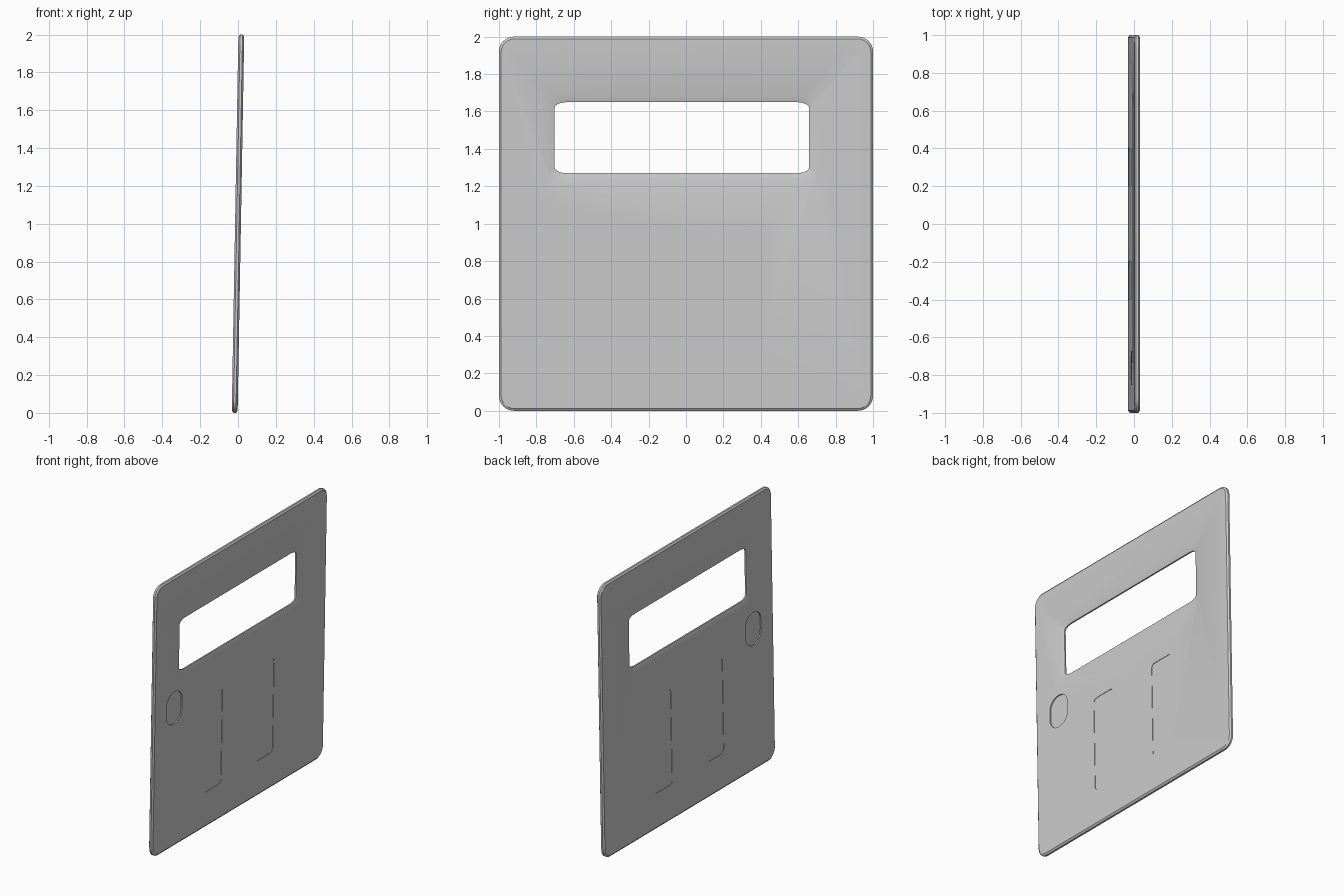
import bpy, bmesh, math

if "Cube" in bpy.data.objects:
    bpy.data.objects.remove(bpy.data.objects["Cube"])

T = 0.0155        # half thickness of the panel
LEAN = 0.0175     # sideways lean per unit of height
SEG = 8


def ring(x, yc, zc, hy, hz, ry, rz):
    """Rounded rectangle in the leaning door plane at depth x."""
    pts = []
    for q, (sy, sz) in enumerate([(1, 1), (-1, 1), (-1, -1), (1, -1)]):
        for i in range(SEG + 1):
            a = (q + i / SEG) * math.pi / 2
            y = yc + sy * (hy - ry) + ry * math.cos(a)
            z = zc + sz * (hz - rz) + rz * math.sin(a)
            pts.append((x + LEAN * (z - 1), y, z))
    return pts


def loft(name, rings):
    """Closed solid skinned through a list of rings."""
    bm = bmesh.new()
    loops = [[bm.verts.new(p) for p in ring(*r)] for r in rings]
    n = len(loops[0])
    for a, b in zip(loops, loops[1:]):
        for i in range(n):
            j = (i + 1) % n
            bm.faces.new((a[i], a[j], b[j], b[i]))
    bm.faces.new(loops[0])
    bm.faces.new(loops[-1])
    bmesh.ops.recalc_face_normals(bm, faces=bm.faces)
    me = bpy.data.meshes.new(name)
    bm.to_mesh(me)
    bm.free()
    ob = bpy.data.objects.new(name, me)
    bpy.context.collection.objects.link(ob)
    return ob


# Door slab with softened rim
full = (0, 1, 1, 1, 0.08, 0.08)
inset = (0, 1, 0.988, 0.988, 0.07, 0.07)
door = loft("door_panel", [(-T, *inset), (-T + 0.009, *full),
                           (T - 0.009, *full), (T, *inset)])

# Window opening flared towards both faces
wide = (-0.022, 1.46, 0.745, 0.264, 0.06, 0.05)
tight = (-0.022, 1.46, 0.68, 0.19, 0.07, 0.03)
cutters = [loft("window_cutter", [(-0.0255, *wide), (-0.0055, *tight),
                                  (0.0055, *tight), (0.0255, *wide)])]

# Handle pocket and two shallow panel recesses on each face
for s in (-1, 1):
    for name, depth, shape in [
        ("handle_cutter", 0.008, (-0.763, 1.03, 0.09, 0.119, 0.085, 0.085)),
        ("left_recess_cutter", 0.003, (-0.3, 0.61, 0.1, 0.35, 0.03, 0.03)),
        ("right_recess_cutter", 0.003, (0.3, 0.61, 0.1, 0.35, 0.03, 0.03)),
    ]:
        cutters.append(loft(name, [(s * (T - depth), *shape), (s * (T + 0.02), *shape)]))

# Cut the openings and clear the helpers
bpy.context.view_layer.objects.active = door
door.select_set(True)
for c in cutters:
    c.hide_render = True
    m = door.modifiers.new("cut", 'BOOLEAN')
    m.operation = 'DIFFERENCE'
    m.solver = 'EXACT'
    m.object = c
    bpy.ops.object.modifier_apply(modifier=m.name)
for c in cutters:
    bpy.data.objects.remove(c)

bpy.ops.object.shade_smooth_by_angle(angle=math.radians(25))
